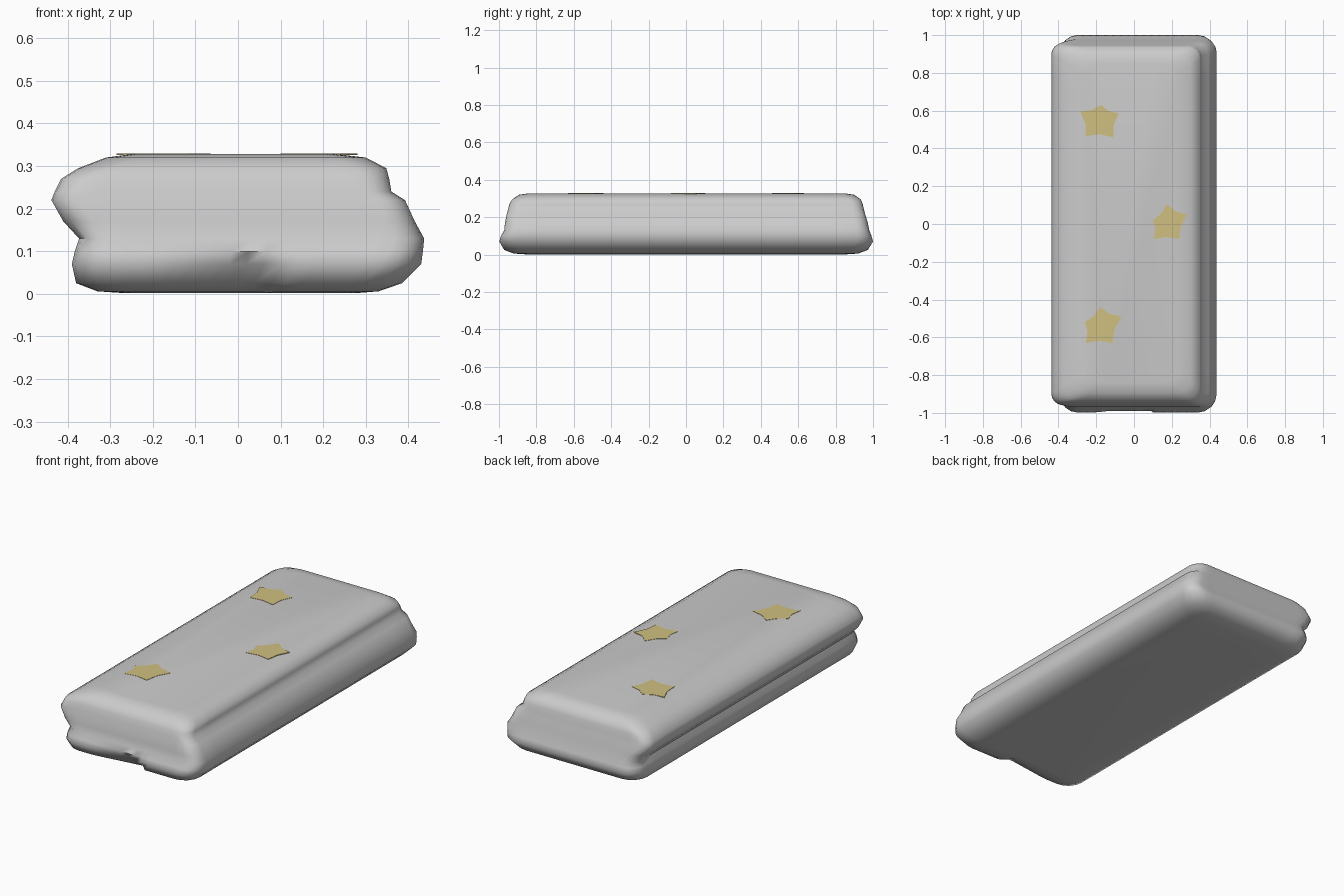
import bpy, bmesh
from math import sin, cos, pi
from mathutils import Vector

cube = bpy.data.objects.get("Cube")
if cube:
    bpy.data.objects.remove(cube, do_unlink=True)


def make_material(name, colour):
    mat = bpy.data.materials.new(name)
    mat.use_nodes = True
    mat.diffuse_color = (*colour, 1)
    mat.node_tree.nodes["Principled BSDF"].inputs["Base Color"].default_value = (*colour, 1)
    return mat


def make_object(name, bm, mat):
    mesh = bpy.data.meshes.new(name)
    bmesh.ops.recalc_face_normals(bm, faces=bm.faces)
    bm.to_mesh(mesh)
    bm.free()
    obj = bpy.data.objects.new(name, mesh)
    bpy.context.collection.objects.link(obj)
    mesh.materials.append(mat)
    return obj


grey = make_material("soft grey", (0.6, 0.6, 0.6))
gold = make_material("pale gold", (0.63, 0.53, 0.22))

# Body levels: height, left edge, right edge, front, back, corner radius
LEVELS = [
    (0.002, -.27, .28, -.86, .86, .05),
    (0.006, -.33, .33, -.92, .92, .07),
    (0.025, -.38, .385, -.972, .972, .09),
    (0.07, -.39, .43, -.998, 1.0, .09),
    (0.10, -.383, .434, -.99, .992, .08),
    (0.13, -.373, .437, -.972, .98, .07),
    (0.17, -.41, .415, -.968, .972, .07),
    (0.22, -.438, .392, -.958, .957, .06),
    (0.24, -.43, .36, -.952, .952, .06),
    (0.27, -.415, .355, -.945, .945, .06),
    (0.295, -.375, .348, -.93, .935, .07),
    (0.32, -.31, .30, -.895, .90, .07),
    (0.328, -.25, .23, -.84, .85, .05),
]
CORNER, EDGE = 5, 16


def ring(z, x0, x1, y0, y1, r):
    """Rounded rectangle with evenly divided sides."""
    centres = [(x1 - r, y0 + r), (x1 - r, y1 - r), (x0 + r, y1 - r), (x0 + r, y0 + r)]
    corners = []
    for i, (cx, cy) in enumerate(centres):
        angles = [-pi / 2 + i * pi / 2 + k * pi / 2 / (CORNER - 1) for k in range(CORNER)]
        corners.append([Vector((cx + r * cos(a), cy + r * sin(a), z)) for a in angles])
    pts = []
    for i, corner in enumerate(corners):
        pts += corner
        end = corners[(i + 1) % 4][0]
        pts += [corner[-1].lerp(end, k / EDGE) for k in range(1, EDGE)]
    return pts


def dent(p):
    """Shallow crease low on the front edge, deepest at its right end."""
    if p.y < -.9 and -.2 < p.x < .09 and p.z < .08:
        p.y += .04 * (p.x + .2) / .29
    return p


bm = bmesh.new()
rings = [[bm.verts.new(dent(p)) for p in ring(*level)] for level in LEVELS]
for a, b in zip(rings, rings[1:]):
    for i in range(len(a)):
        j = (i + 1) % len(a)
        bm.faces.new((a[i], a[j], b[j], b[i]))
bm.faces.new(rings[0])
bm.faces.new(rings[-1])
body = make_object("body", bm, grey)
bpy.context.view_layer.objects.active = body
body.select_set(True)
bpy.ops.object.shade_smooth_by_angle(angle=pi / 3)
body.select_set(False)

# Star patches: tips counter-clockwise from the top, lying on the top face
STARS = {
    "star_back": [(-.175, .63), (-.285, .595), (-.255, .465), (-.11, .46), (-.08, .585)],
    "star_middle": [(.175, .105), (.10, .02), (.105, -.08), (.24, -.08), (.28, .05)],
    "star_front": [(-.18, -.44), (-.26, -.52), (-.255, -.63), (-.115, -.63), (-.065, -.49)],
}
for name, tips in STARS.items():
    tips = [Vector((x, y, .3295)) for x, y in tips]
    centre = sum(tips, Vector()) / len(tips)
    bm = bmesh.new()
    outline = []
    for i, tip in enumerate(tips):
        middle = (tip + tips[(i + 1) % len(tips)]) / 2
        outline += [bm.verts.new(tip), bm.verts.new(middle.lerp(centre, .14))]
    face = bm.faces.new(outline)
    top = bmesh.ops.extrude_face_region(bm, geom=[face])["geom"]
    for v in top:
        if isinstance(v, bmesh.types.BMVert):
            v.co.z -= .004
    make_object(name, bm, gold)
